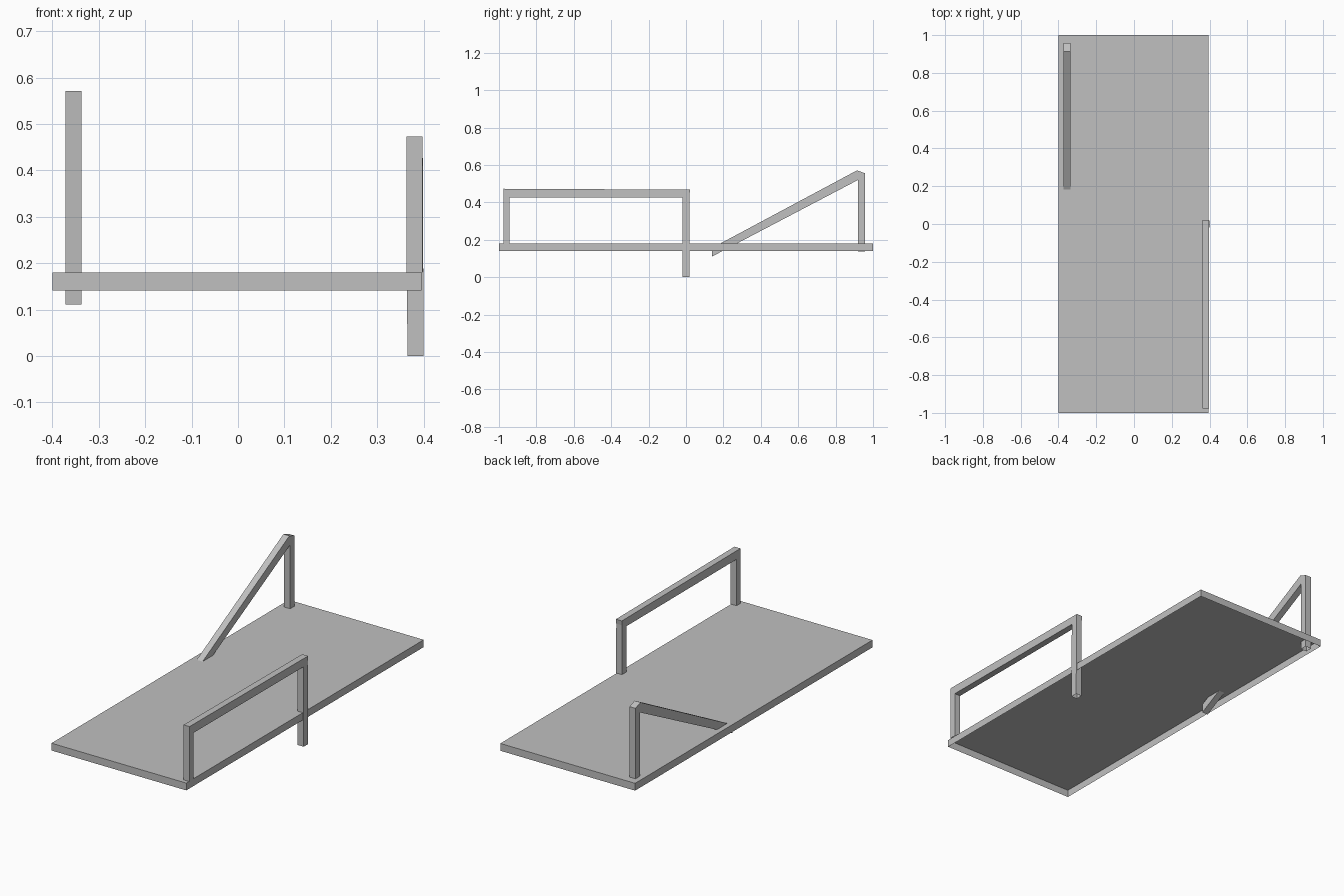
import bpy, bmesh

if "Cube" in bpy.data.objects:
    bpy.data.objects.remove(bpy.data.objects["Cube"])

grey = bpy.data.materials.new("light grey")
grey.diffuse_color = (0.53, 0.53, 0.53, 1)
grey.use_nodes = True
grey.node_tree.nodes["Principled BSDF"].inputs["Base Color"].default_value = grey.diffuse_color


def finish(name, bm):
    bmesh.ops.recalc_face_normals(bm, faces=bm.faces)
    mesh = bpy.data.meshes.new(name)
    bm.to_mesh(mesh)
    bm.free()
    mesh.materials.append(grey)
    obj = bpy.data.objects.new(name, mesh)
    bpy.context.collection.objects.link(obj)
    return obj


def bar_frame(name, x0, x1, outline, open_edges):
    """Side outline of (y, z, x shift) drawn across x, with hollow bar ends."""
    bm = bmesh.new()
    a = [bm.verts.new((x0 + s, y, z)) for y, z, s in outline]
    b = [bm.verts.new((x1 + s, y, z)) for y, z, s in outline]
    bm.faces.new(a)
    bm.faces.new(b[::-1])
    n = len(outline)
    for i in range(n):
        if i not in open_edges:
            j = (i + 1) % n
            bm.faces.new((a[j], a[i], b[i], b[j]))
    return finish(name, bm)


# Deck: thin shell with an open underside
bm = bmesh.new()
x0, x1, z0, z1 = -0.40, 0.395, 0.141, 0.18
corners = [(x0, -1), (x1, -1), (x1, 1), (x0, 1)]
low = [bm.verts.new((x, y, z0)) for x, y in corners]
top = [bm.verts.new((x, y, z1)) for x, y in corners]
bm.faces.new(top)
for i in range(4):
    j = (i + 1) % 4
    bm.faces.new((low[i], low[j], top[j], top[i]))
finish("deck", bm)

# Right rail: front post, top bar and long leg leaning slightly outwards
bar_frame("right_rail", 0.363, 0.398, [
    (-0.977, 0.18, 0), (-0.944, 0.18, 0), (-0.944, 0.427, 0),
    (-0.018, 0.425, 0), (-0.018, 0.0, 0.002), (0.019, 0.0, 0.002),
    (0.019, 0.443, 0), (0.022, 0.468, 0), (-0.977, 0.473, 0)], {0, 4})

# Left rail: back post with a sloping bar
bar_frame("left_rail", -0.372, -0.337, [
    (0.957, 0.137, 0), (0.957, 0.556, 0), (0.914, 0.571, 0),
    (0.14, 0.157, 0), (0.14, 0.111, 0), (0.92, 0.52, 0),
    (0.92, 0.137, 0)], {3, 6})
